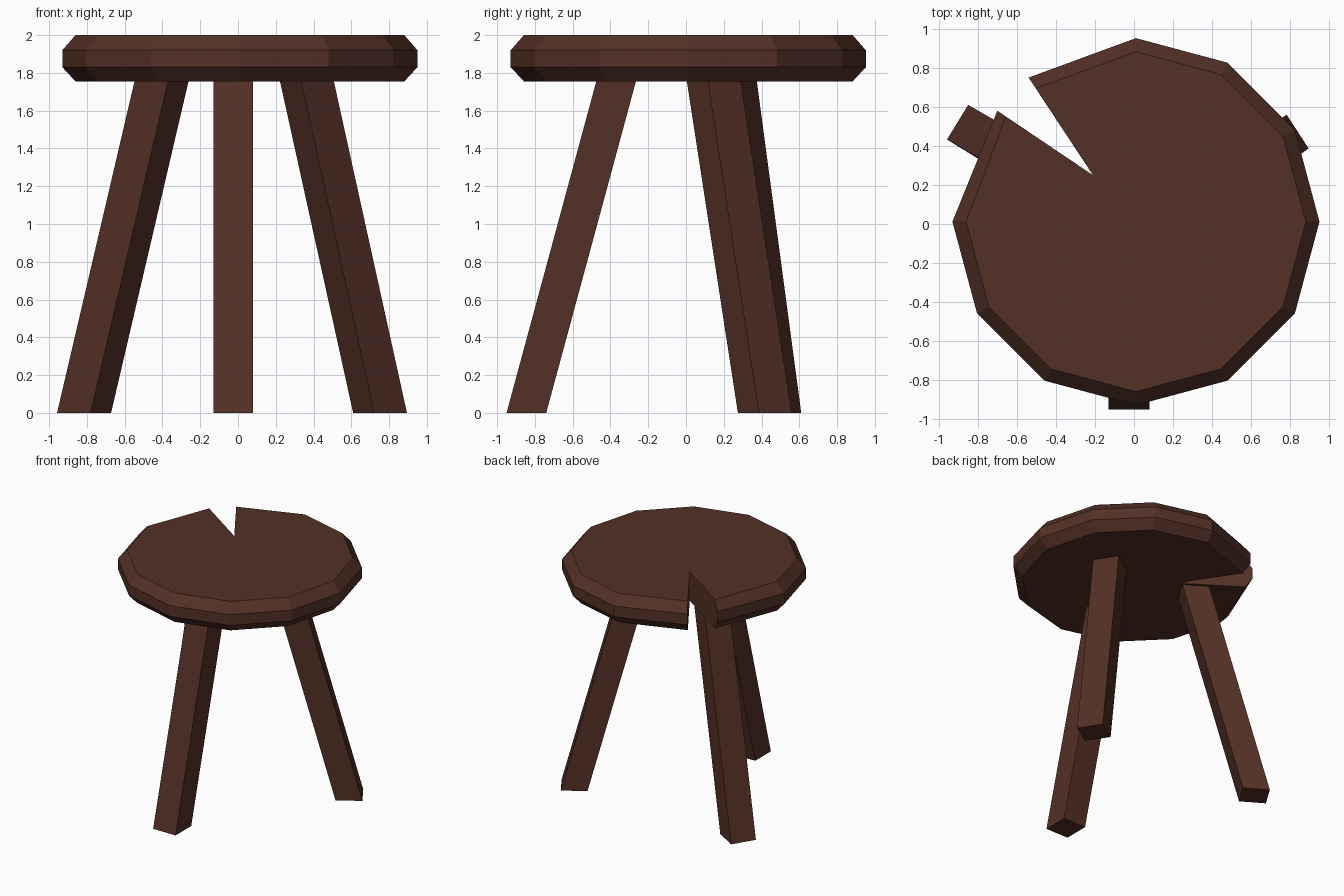
import bpy, bmesh
from math import radians, sin, cos
from mathutils import Vector, Matrix

cube = bpy.data.objects.get("Cube")
if cube:
    bpy.data.objects.remove(cube, do_unlink=True)

wood = bpy.data.materials.new("dark brown wood")
wood.use_nodes = True
brown = (0.087, 0.030, 0.0195, 1)
wood.diffuse_color = brown
shader = wood.node_tree.nodes["Principled BSDF"]
shader.inputs["Base Color"].default_value = brown
shader.inputs["Roughness"].default_value = 0.9


def finish(bm, name):
    bmesh.ops.recalc_face_normals(bm, faces=bm.faces)
    mesh = bpy.data.meshes.new(name)
    bm.to_mesh(mesh)
    bm.free()
    mesh.materials.append(wood)
    obj = bpy.data.objects.new(name, mesh)
    bpy.context.collection.objects.link(obj)
    return obj


# Seat: twelve-sided disc with chamfered rims and a wedge split out of it
centre = Vector((0.01, 0.012))
tip = Vector((-0.21, 0.25))
split_a, split_b = Vector((-0.70, 0.58)), Vector((-0.54, 0.75))
rim = [centre + 0.94 * Vector((cos(radians(a)), sin(radians(a))))
       for a in range(180, 451, 30)]
outer = [split_a] + rim + [split_b]
inner = ([split_a.lerp(tip, 0.09)]
         + [centre.lerp(p, 0.926) for p in rim]
         + [split_b.lerp(tip, 0.11)])

bm = bmesh.new()
rings = [[bm.verts.new((p.x, p.y, z)) for p in outline]
         for outline, z in ((inner, 1.755), (outer, 1.83), (outer, 1.92), (inner, 2.0))]
tip_low = bm.verts.new((tip.x, tip.y, 1.755))
tip_high = bm.verts.new((tip.x, tip.y, 2.0))
for low, high in zip(rings, rings[1:]):
    for i in range(len(low) - 1):
        bm.faces.new((low[i], low[i + 1], high[i + 1], high[i]))
bm.faces.new(rings[0] + [tip_low])
bm.faces.new(rings[-1] + [tip_high])
for end in (0, -1):  # walls of the split
    bm.faces.new([tip_low] + [r[end] for r in rings] + [tip_high])
finish(bm, "seat")


# Legs: square posts leaning inward, cut level at the floor
def leg(name, foot, top, angle, width):
    bm = bmesh.new()
    bmesh.ops.create_cube(bm, size=1)
    turn = Matrix.Rotation(radians(angle), 3, 'Z')
    height = 1.81
    lean = (Vector(top) - Vector(foot)) / 1.755
    for v in bm.verts:
        z = (v.co.z + 0.5) * height
        flat = turn @ Vector((v.co.x * width, v.co.y * width, 0))
        v.co = (flat.x + foot[0] + lean.x * z, flat.y + foot[1] + lean.y * z, z)
    finish(bm, name)


leg("front_leg", (-0.025, -0.845), (-0.025, -0.37), 0, 0.21)
leg("back_left_leg", (0.752, 0.417), (0.365, 0.147), 33, 0.206)
leg("back_right_leg", (-0.815, 0.467), (-0.405, 0.232), -31.5, 0.208)
